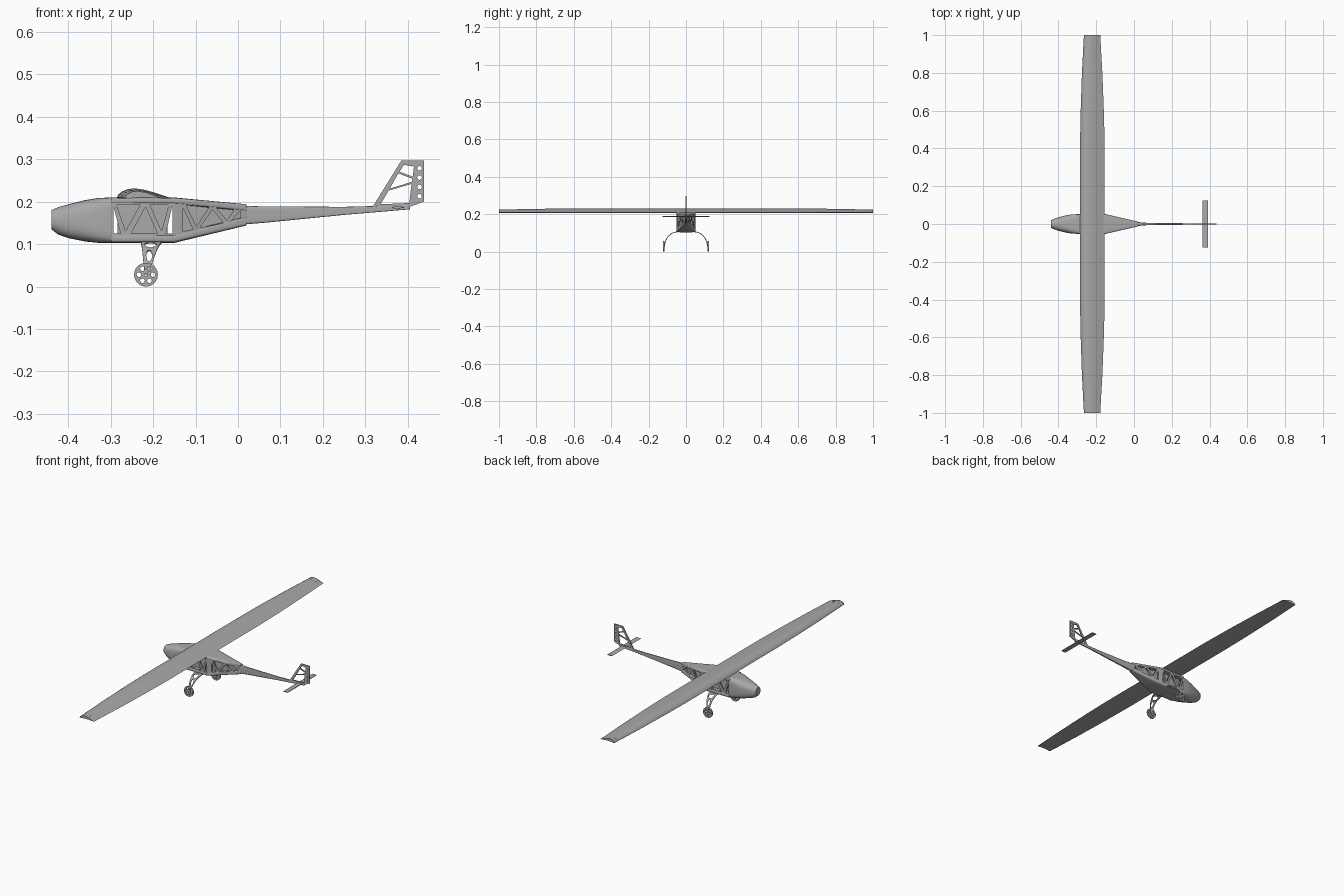
import bpy, bmesh, math

if "Cube" in bpy.data.objects:
    bpy.data.objects.remove(bpy.data.objects["Cube"], do_unlink=True)

GREY = (0.4, 0.4, 0.4, 1)
mat = bpy.data.materials.new("plain grey")
mat.use_nodes = True
mat.diffuse_color = GREY
mat.node_tree.nodes["Principled BSDF"].inputs["Base Color"].default_value = GREY


def finish(name, mesh, smooth=True):
    mesh.materials.clear()
    mesh.materials.append(mat)
    ob = bpy.data.objects.new(name, mesh)
    bpy.context.collection.objects.link(ob)
    bpy.ops.object.select_all(action="DESELECT")
    ob.select_set(True)
    bpy.context.view_layer.objects.active = ob
    if smooth:
        bpy.ops.object.shade_smooth_by_angle(angle=math.radians(35))
    return ob


def loft(name, sections):
    """Skin a row of equal point loops and cap both ends."""
    bm = bmesh.new()
    rows = [[bm.verts.new(p) for p in s] for s in sections]
    n = len(rows[0])
    for a, b in zip(rows, rows[1:]):
        for i in range(n):
            j = (i + 1) % n
            bm.faces.new((a[i], a[j], b[j], b[i]))
    bm.faces.new(rows[0])
    bm.faces.new(rows[-1])
    bmesh.ops.recalc_face_normals(bm, faces=bm.faces)
    mesh = bpy.data.meshes.new(name)
    bm.to_mesh(mesh)
    bm.free()
    return finish(name, mesh)


def squircle(x, half, low, high, power, n=32):
    """Superellipse cross-section standing across the x axis."""
    pts = []
    for i in range(n):
        a = math.tau * (i + 0.5) / n
        c, s = math.cos(a), math.sin(a)
        y = math.copysign(abs(c) ** (2 / power), c) * half
        z = math.copysign(abs(s) ** (2 / power), s) * (high - low) / 2
        pts.append((x, y, (low + high) / 2 + z))
    return pts


def circle(x, z, r, n=20, stretch=1):
    return [(x + r * math.cos(math.tau * i / n),
             z + r * stretch * math.sin(math.tau * i / n)) for i in range(n)]


def plate(name, loops, thick, place):
    """Cut-out sheet: first loop is the outline, the rest are holes."""
    cu = bpy.data.curves.new(name, "CURVE")
    cu.dimensions, cu.fill_mode, cu.extrude = "2D", "BOTH", thick / 2
    for loop in loops:
        sp = cu.splines.new("POLY")
        sp.points.add(len(loop) - 1)
        for p, (u, v) in zip(sp.points, loop):
            p.co = (u, v, 0, 1)
        sp.use_cyclic_u = True
    tmp = bpy.data.objects.new(name + "_outline", cu)
    bpy.context.collection.objects.link(tmp)
    dg = bpy.context.evaluated_depsgraph_get()
    mesh = bpy.data.meshes.new_from_object(tmp.evaluated_get(dg))
    bpy.data.objects.remove(tmp, do_unlink=True)
    for v in mesh.vertices:
        v.co = place(*v.co)
    bm = bmesh.new()
    bm.from_mesh(mesh)
    bmesh.ops.remove_doubles(bm, verts=bm.verts, dist=1e-5)
    bmesh.ops.recalc_face_normals(bm, faces=bm.faces)
    bm.to_mesh(mesh)
    bm.free()
    mesh.name = name
    return finish(name, mesh, False)


def upright(y):
    return lambda u, v, w: (u, y + w, v)


# Fuselage outline rules
def mix(x, x0, x1, a, b):
    return a + (b - a) * min(max((x - x0) / (x1 - x0), 0), 1)


def half_at(x): return mix(x, -0.15, 0.02, 0.052, 0.013)
def low_at(x): return mix(x, -0.15, 0.02, 0.103, 0.144)
def high_at(x): return mix(x, -0.15, 0.02, 0.21, 0.194)


# Nose: round tip growing into the square body
nose = [(-0.44, 0.02, 0.135, 0.18, 2.2), (-0.425, 0.027, 0.123, 0.187, 2.3),
        (-0.40, 0.036, 0.114, 0.194, 2.6), (-0.36, 0.046, 0.106, 0.204, 3.2),
        (-0.33, 0.051, 0.103, 0.209, 4.5), (-0.298, 0.052, 0.103, 0.21, 7)]
loft("nose", [squircle(*s) for s in nose])

# Top and bottom decks
stations = [-0.3, -0.15, -0.09, -0.03, 0.02]
loft("top_deck", [squircle(x, half_at(x), high_at(x) - 0.016, high_at(x), 5)
                  for x in stations])
loft("bottom_deck", [squircle(x, half_at(x), low_at(x), low_at(x) + 0.021, 5)
                     for x in stations])

# Side trusses, mirrored left and right
front_bay = [
    [(-0.3, 0.11), (-0.14, 0.11), (-0.14, 0.203), (-0.3, 0.203)],
    [(-0.294, 0.19), (-0.294, 0.125), (-0.277, 0.125)],
    [(-0.287, 0.194), (-0.23, 0.194), (-0.265, 0.131)],
    [(-0.218, 0.188), (-0.252, 0.125), (-0.19, 0.125)],
    [(-0.208, 0.194), (-0.163, 0.194), (-0.18, 0.131)],
    [(-0.155, 0.19), (-0.155, 0.125), (-0.17, 0.125)]]
rear_bay = [
    [(-0.14, 0.11), (0.02, 0.149), (0.02, 0.189), (-0.14, 0.203)],
    [(-0.13, 0.186), (-0.13, 0.13), (-0.106, 0.135)],
    [(-0.122, 0.192), (-0.068, 0.188), (-0.098, 0.142)],
    [(-0.06, 0.181), (-0.09, 0.139), (-0.034, 0.149)],
    [(-0.051, 0.186), (-0.009, 0.183), (-0.026, 0.156)],
    [(0.006, 0.179), (-0.017, 0.153), (0.006, 0.157)]]
for side, sign in (("left", 1), ("right", -1)):
    def lean(u, v, w, s=sign):
        return (u, s * (half_at(u) - 0.005) + w, v)
    plate(side + "_front_truss", front_bay, 0.008, lean)
    plate(side + "_rear_truss", rear_bay, 0.008, lean)

# Inner keel and payload box, and the frame behind the nose
loft("payload_box", [squircle(x, 0.028, 0.11, 0.2, 12) for x in (-0.284, -0.166)])
loft("rear_keel", [squircle(x, half_at(x) * 0.45, low_at(x) + 0.01, high_at(x) - 0.008, 8)
                   for x in (-0.145, 0.015)])

# Tail boom
boom = [(0.01, 0.011, 0.146, 0.19), (0.07, 0.006, 0.151, 0.189),
        (0.25, 0.004, 0.169, 0.188), (0.405, 0.0035, 0.182, 0.192)]
loft("tail_boom", [squircle(*s, 5) for s in boom])

# Wing: cambered section swept across the span
AIRFOIL = [(0, 0.1), (0.03, 0.4), (0.1, 0.7), (0.2, 0.93), (0.33, 1), (0.5, 0.86),
           (0.7, 0.55), (0.88, 0.22), (1, 0.02), (0.85, 0.06), (0.6, 0.16),
           (0.35, 0.14), (0.12, 0.02), (0.03, 0)]
HALF_SPAN = [(0, -0.286, -0.155, 0.024), (0.4, -0.286, -0.155, 0.024),
             (0.58, -0.283, -0.159, 0.024), (0.79, -0.276, -0.167, 0.021),
             (0.95, -0.268, -0.176, 0.018), (1, -0.265, -0.178, 0.017)]
span = [(-y, a, b, t) for y, a, b, t in HALF_SPAN[:0:-1]] + HALF_SPAN


def wing_section(y, a, b, t, grow=0):
    return [(a + (b - a) * u, y, 0.2075 + t * v + (grow if v > 0.3 else 0))
            for u, v in AIRFOIL]


loft("wing", [wing_section(*s) for s in span])
for side, sign in (("left", 1), ("right", -1)):
    for k, y in enumerate((0.95, 0.975, 0.998)):
        loft(f"{side}_tip_rib_{k + 1}",
             [wing_section(sign * (y + d), -0.266, -0.178, 0.017, 0.0008)
              for d in (-0.002, 0.002)])

# Tail fin and rudder cut from one sheet, and the tailplane
fin = [[(0.315, 0.184), (0.385, 0.297), (0.438, 0.297), (0.438, 0.2), (0.405, 0.188)],
       [(0.391, 0.287), (0.415, 0.283), (0.412, 0.259), (0.381, 0.271)],
       [(0.378, 0.267), (0.411, 0.254), (0.41, 0.247), (0.358, 0.231)],
       [(0.355, 0.226), (0.409, 0.242), (0.404, 0.197), (0.336, 0.194)]]
fin += [circle(0.428, z, 0.0055, 14) for z in (0.279, 0.257, 0.235, 0.213)]
plate("tail_fin", fin, 0.006, upright(0))
loft("tailplane", [[(0.363, y, 0.186), (0.368, y, 0.189), (0.391, y, 0.188),
                    (0.391, y, 0.185), (0.368, y, 0.184)] for y in (-0.125, 0.125)])

# Landing gear: curved legs with lightening holes, and drilled wheels
STEPS = 14
edge = [math.pi * 0.5 * i / STEPS for i in range(STEPS + 1)]
leg = [[(mix(t, 0.2, 1.35, -0.229, -0.222), t) for t in edge] +
       [(mix(t, 0.2, 1.35, -0.18, -0.205), t) for t in edge[::-1]],
       circle(-0.206, 0.42, 0.014, 20, 14), circle(-0.2095, 0.95, 0.007, 20, 30)]
wheel = [circle(-0.217, 0.028, 0.028, 36), circle(-0.217, 0.028, 0.003, 12)]
wheel += [circle(-0.217 + 0.0165 * math.cos(k * math.tau / 6),
                 0.028 + 0.0165 * math.sin(k * math.tau / 6), 0.0055, 14) for k in range(6)]
for side, sign in (("left", 1), ("right", -1)):
    def bend(u, t, w, s=sign):
        return (u, s * (0.045 + (0.069 + w) * math.sin(t)),
                0.028 + (0.077 + w) * math.cos(t))
    plate(side + "_leg", leg, 0.004, bend)
    plate(side + "_wheel", wheel, 0.008, upright(sign * 0.118))
